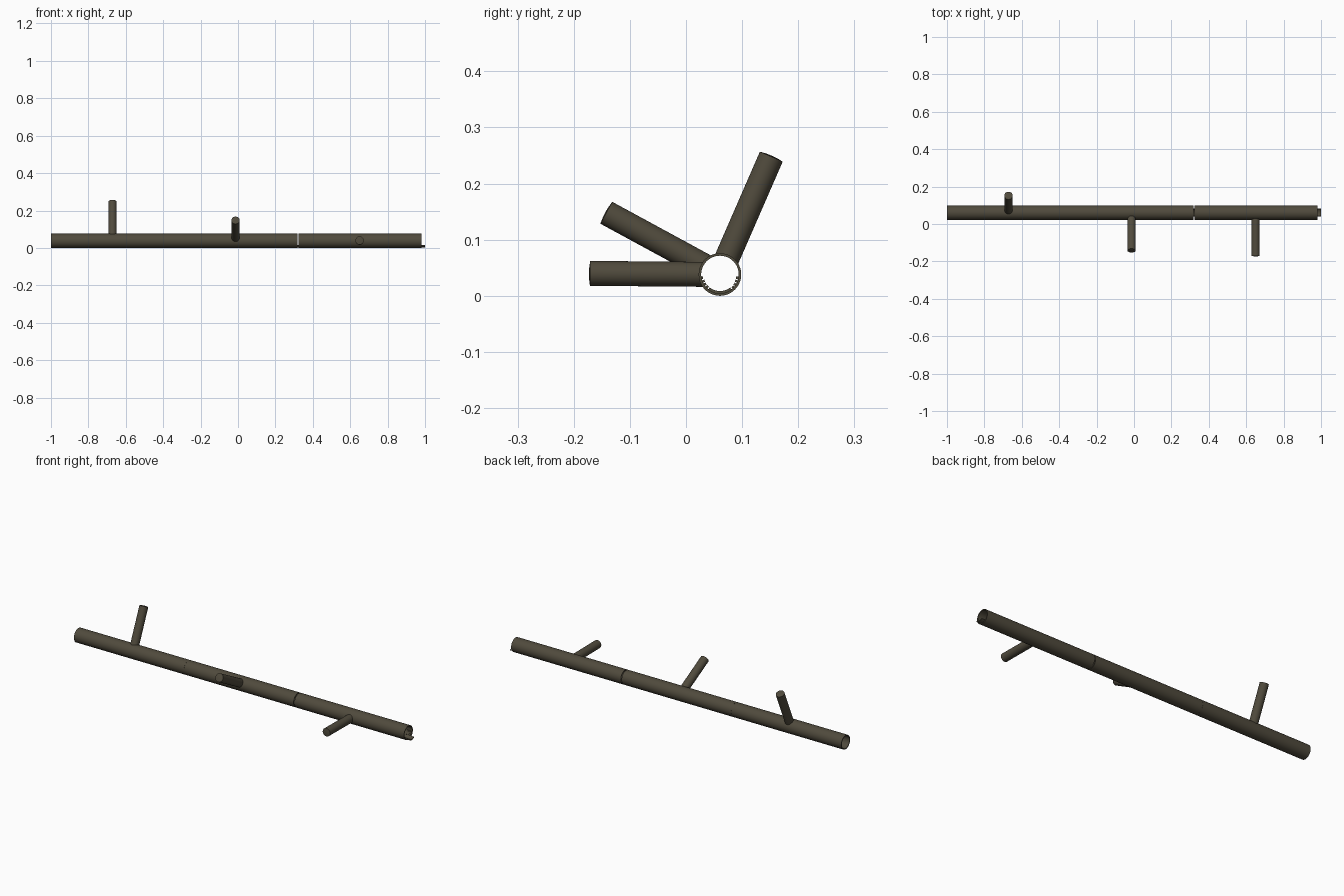
import bpy, bmesh, math, random
from mathutils import Vector

if "Cube" in bpy.data.objects:
    bpy.data.objects.remove(bpy.data.objects["Cube"])

random.seed(4)
CY, CZ = 0.0605, 0.038      # axis of the main pipe
R_OUT, R_IN = 0.038, 0.0335
SIDES = 40

mat = bpy.data.materials.new("dark olive brown")
mat.diffuse_color = (0.08, 0.069, 0.046, 1)
mat.use_nodes = True
mat.node_tree.nodes["Principled BSDF"].inputs["Base Color"].default_value = mat.diffuse_color


def finish(bm, name):
    bmesh.ops.recalc_face_normals(bm, faces=bm.faces)
    me = bpy.data.meshes.new(name)
    bm.to_mesh(me)
    bm.free()
    me.materials.append(mat)
    ob = bpy.data.objects.new(name, me)
    bpy.context.collection.objects.link(ob)
    bpy.context.view_layer.objects.active = ob
    ob.select_set(True)
    bpy.ops.object.shade_smooth_by_angle(angle=math.radians(35))
    ob.select_set(False)
    return ob


def add_shell(bm, x0, x1, r0, r1, a0, a1, n):
    """Curved plate around the pipe axis; angles in degrees from straight down."""
    full = a1 - a0 >= 360
    rings = []
    for i in range(n if full else n + 1):
        a = math.radians(a0 + (a1 - a0) * i / n)
        rings.append([bm.verts.new((x, CY + r * math.sin(a), CZ - r * math.cos(a)))
                      for x, r in ((x0, r1), (x1, r1), (x1, r0), (x0, r0))])
    for i in range(n):
        a, b = rings[i], rings[(i + 1) % len(rings)]
        for k in range(4):
            m = (k + 1) % 4
            bm.faces.new((a[k], a[m], b[m], b[k]))
    if not full:
        bm.faces.new(rings[0])
        bm.faces.new(rings[-1])


# three hollow pipe sections, each with a joining tongue at its right end
for i, (x0, x1) in enumerate(((-1, -0.34), (-0.3395, 0.3175), (0.3225, 0.98))):
    bm = bmesh.new()
    add_shell(bm, x0, x1, R_IN, R_OUT, 0, 360, SIDES)
    finish(bm, f"pipe_section_{i + 1}")

    bm = bmesh.new()
    add_shell(bm, x1 - 0.03, x1 + 0.02, 0.0295, R_IN + 0.001, -38, 38, 10)
    # rough catches on both sides of the tongue
    for side in (-1, 1):
        for k in range(4):
            c = side * (46 + 11 * k)
            r = R_IN - random.uniform(0.002, 0.0045)
            add_shell(bm, x1 - 0.03, x1 - 0.004, r, R_IN + 0.001, c - 4, c + 4, 2)
    finish(bm, f"joint_tongue_{i + 1}")


# solid side pegs, shaped at the base to fit the pipe and slightly domed at the tip
def peg(name, x, ty, tz, r=0.0222, n=32):
    axis = Vector((0, ty - CY, tz - CZ))
    length = axis.length
    axis.normalize()
    across = Vector((0, -axis.z, axis.y))
    centre = Vector((x, CY, CZ))
    bm = bmesh.new()
    base, end, dome = [], [], []
    for i in range(n):
        a = 2 * math.pi * i / n
        u, v = r * math.cos(a), r * math.sin(a)
        h = math.sqrt(0.036 ** 2 - v * v)
        off = Vector((u, 0, 0)) + across * v
        base.append(bm.verts.new(centre + off + axis * h))
        end.append(bm.verts.new(centre + off + axis * length))
        dome.append(bm.verts.new(centre + off * 0.5 + axis * (length + 0.0015)))
    top = bm.verts.new(centre + axis * (length + 0.002))
    for i in range(n):
        j = (i + 1) % n
        bm.faces.new((base[i], base[j], end[j], end[i]))
        bm.faces.new((end[i], end[j], dome[j], dome[i]))
        bm.faces.new((dome[i], dome[j], top))
    finish(bm, name)


peg("back_peg", -0.671, 0.152, 0.248)
peg("middle_peg", -0.013, -0.142, 0.148)
peg("front_peg", 0.65, -0.171, 0.040)
